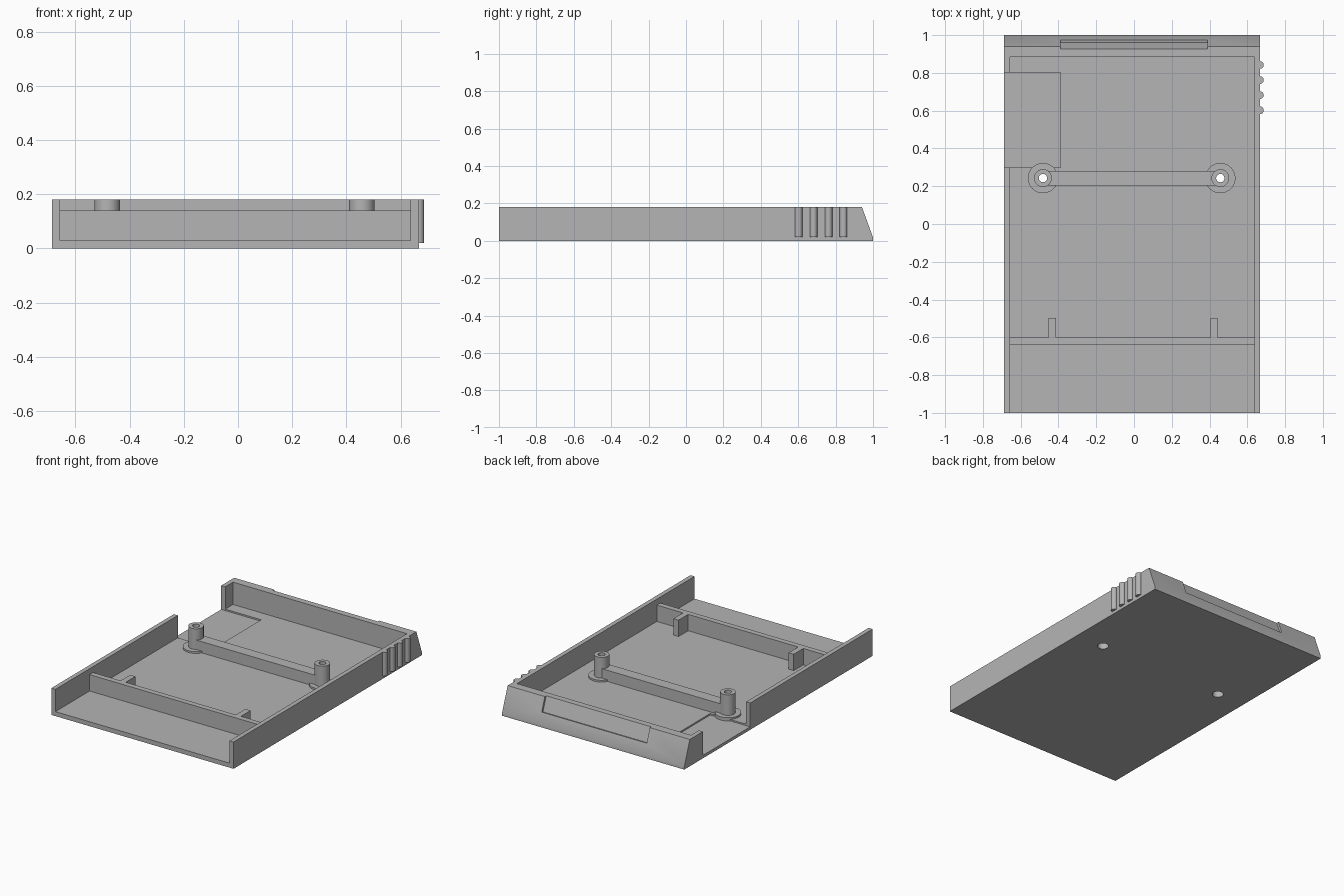
import bpy, bmesh
from mathutils import Matrix, Vector

old = bpy.data.objects.get("Cube")
if old:
    bpy.data.objects.remove(old, do_unlink=True)

grey = bpy.data.materials.new("matte grey")
grey.use_nodes = True
colour = (0.46, 0.46, 0.46, 1)
grey.diffuse_color = colour
bsdf = next(n for n in grey.node_tree.nodes if n.type == 'BSDF_PRINCIPLED')
bsdf.inputs["Base Color"].default_value = colour


def finish(name, bm):
    bmesh.ops.recalc_face_normals(bm, faces=bm.faces)
    mesh = bpy.data.meshes.new(name)
    bm.to_mesh(mesh)
    bm.free()
    mesh.materials.append(grey)
    ob = bpy.data.objects.new(name, mesh)
    bpy.context.collection.objects.link(ob)
    return ob


def prism(name, x0, x1, profile):
    """Extrude a (y, z) profile along x."""
    bm = bmesh.new()
    face = bm.faces.new([bm.verts.new((x0, y, z)) for y, z in profile])
    new = bmesh.ops.extrude_face_region(bm, geom=[face])["geom"]
    verts = [v for v in new if isinstance(v, bmesh.types.BMVert)]
    bmesh.ops.translate(bm, verts=verts, vec=(x1 - x0, 0, 0))
    return finish(name, bm)


def box(name, x0, x1, y0, y1, z0, z1):
    return prism(name, x0, x1, [(y0, z0), (y1, z0), (y1, z1), (y0, z1)])


def cylinder(name, x, y, z0, z1, r, sides=48):
    bm = bmesh.new()
    bmesh.ops.create_cone(bm, cap_ends=True, segments=sides, radius1=r, radius2=r,
                          depth=z1 - z0,
                          matrix=Matrix.Translation(Vector((x, y, (z0 + z1) / 2))))
    return finish(name, bm)


def activate(ob):
    bpy.ops.object.select_all(action='DESELECT')
    ob.select_set(True)
    bpy.context.view_layer.objects.active = ob


def cut(ob, cutters):
    activate(ob)
    for c in cutters:
        mod = ob.modifiers.new("cut", 'BOOLEAN')
        mod.operation = 'DIFFERENCE'
        mod.solver = 'EXACT'
        mod.object = c
        bpy.ops.object.modifier_apply(modifier=mod.name)


def smooth(ob):
    activate(ob)
    bpy.ops.object.shade_smooth_by_angle(angle=0.6)


LEFT, RIGHT, WALL = -0.687, 0.667, 0.03
TOP, FLOOR, RIB_TOP, BAR_TOP = 0.18, 0.03, 0.14, 0.105
POSTS, POST_Y = (-0.482, 0.457), 0.243

# Tray with sloped rear end
tray = prism("tray", LEFT, RIGHT, [(-1, 0), (1, 0), (1, 0.018), (0.941, TOP), (-1, TOP)])

# Cutters: interior, side opening, rear label recess, screw holes
interior = box("interior_cutter", LEFT + WALL, RIGHT - WALL, -1.1, 0.885, FLOOR, 0.3)
opening = box("opening_cutter", -0.8, -0.39, 0.3, 0.803, 0.02, 0.3)
recess = prism("recess_cutter", -0.39, 0.39,
               [(0.961, 0.085), (1.1, 0.12), (1.1, 0.25), (0.901, 0.25)])
holes = []
for x in POSTS:
    holes.append(cylinder("screw_hole_cutter", x, POST_Y, -0.1, 0.3, 0.022))
    holes.append(cylinder("screw_head_cutter", x, POST_Y, -0.1, 0.1, 0.035))
cutters = [interior, opening, recess] + holes
cut(tray, cutters)
smooth(tray)

# Screw posts with foot flanges
for side, x in zip(("right", "left"), POSTS):
    post = cylinder(side + "_screw_post", x, POST_Y, 0.01, TOP, 0.047)
    flange = cylinder(side + "_post_flange", x, POST_Y, 0.01, 0.042, 0.08)
    for part in (post, flange):
        cut(part, holes)
        smooth(part)

# Bar joining the posts
bar = box("post_bar", POSTS[0], POSTS[1], 0.205, 0.281, 0.01, BAR_TOP)
cut(bar, holes)

# Cross rib and its two stub supports
box("cross_rib", LEFT + 0.02, RIGHT - 0.02, -0.637, -0.6, 0.01, RIB_TOP)
for side, x in (("right", -0.433), ("left", 0.423)):
    box(side + "_rib_stub", x - 0.019, x + 0.019, -0.61, -0.498, 0.01, RIB_TOP)

# Rounded grip ridges on the outer wall
for i in range(4):
    ridge = cylinder(f"grip_ridge_{i + 1}", RIGHT, 0.602 + i * 0.08, 0.02, TOP, 0.02, 32)
    cut(ridge, [interior])
    smooth(ridge)

for c in cutters:
    bpy.data.objects.remove(c, do_unlink=True)
